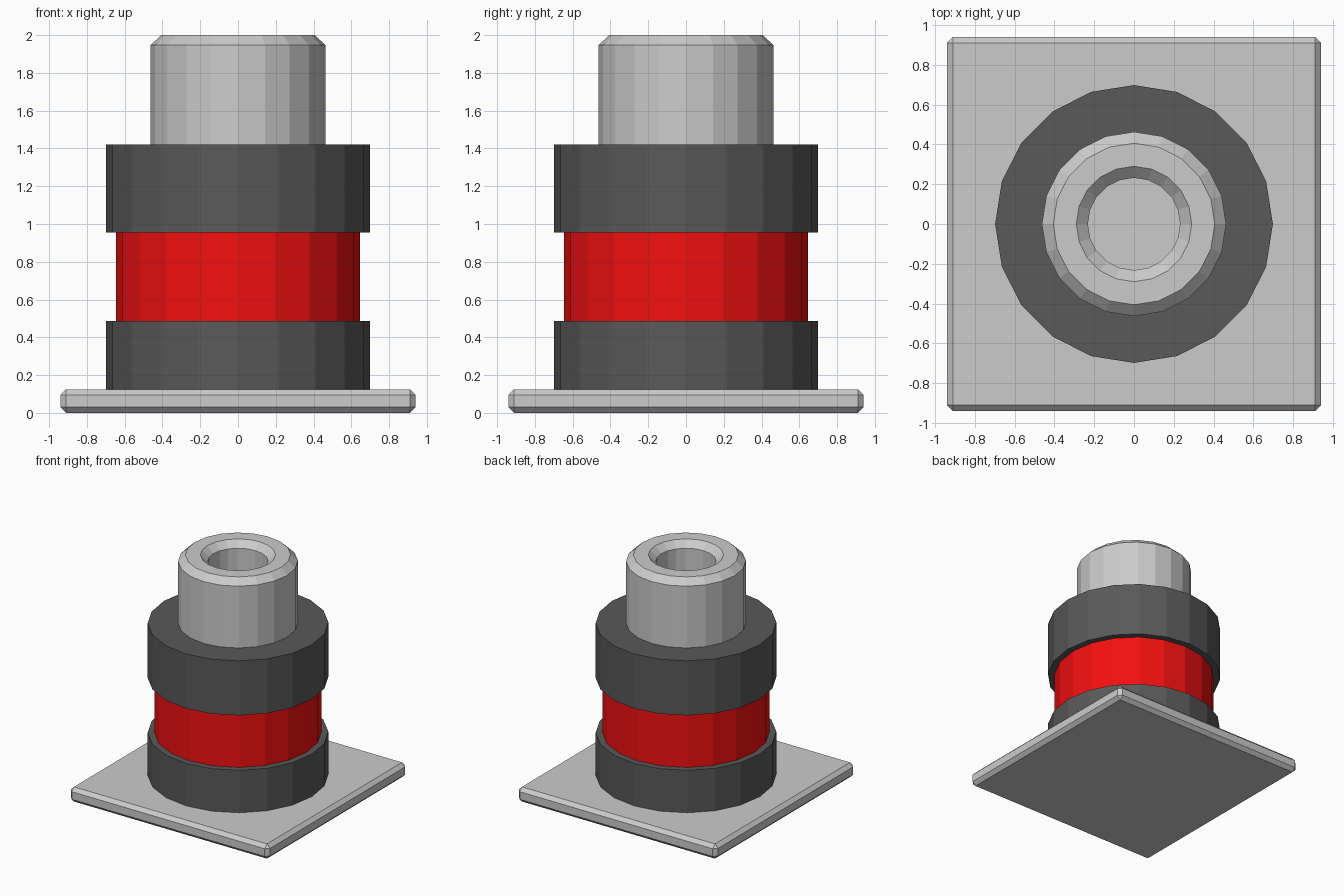
import bpy, bmesh, math

if "Cube" in bpy.data.objects:
    bpy.data.objects.remove(bpy.data.objects["Cube"])

SIDES = 20


def material(name, rgb):
    m = bpy.data.materials.new(name)
    m.diffuse_color = (*rgb, 1)
    m.use_nodes = True
    m.node_tree.nodes["Principled BSDF"].inputs["Base Color"].default_value = m.diffuse_color
    return m


def finish(name, bm, mat=None):
    bmesh.ops.recalc_face_normals(bm, faces=bm.faces)
    me = bpy.data.meshes.new(name)
    bm.to_mesh(me)
    bm.free()
    ob = bpy.data.objects.new(name, me)
    bpy.context.collection.objects.link(ob)
    if mat:
        me.materials.append(mat)
    return ob


def lathe(name, profile, mat=None):
    """Faceted turned part from (radius, z) points; both ends are capped."""
    bm = bmesh.new()
    rings = []
    for r, z in profile:
        rings.append([bm.verts.new((r * math.cos(a), r * math.sin(a), z))
                      for a in (2 * math.pi * i / SIDES for i in range(SIDES))])
    for lo, hi in zip(rings, rings[1:]):
        for i in range(SIDES):
            j = (i + 1) % SIDES
            bm.faces.new((lo[i], lo[j], hi[j], hi[i]))
    bm.faces.new(rings[0])
    bm.faces.new(rings[-1])
    return finish(name, bm, mat)


dark = material("dark_grey", (0.1, 0.1, 0.1))
red = material("red", (0.9, 0.005, 0.005))

# Square base plate, chamfered on every edge
bm = bmesh.new()
bmesh.ops.create_cube(bm, size=1)
for v in bm.verts:
    v.co = (v.co.x * 1.88, v.co.y * 1.88, v.co.z * 0.125 + 0.0625)
bmesh.ops.bevel(bm, geom=bm.edges[:], offset=0.03, segments=1,
                profile=0.5, affect='EDGES')
finish("base_plate", bm)

# Stacked body: dark, red, dark
lathe("lower_collar", [(0.698, 0.125), (0.698, 0.487)], dark)
lathe("red_band", [(0.645, 0.487), (0.645, 0.955)], red)
lathe("upper_collar", [(0.698, 0.955), (0.698, 1.42)], dark)

# Hollow nozzle with chamfered rim
lathe("nozzle", [(0.463, 1.42), (0.463, 1.947), (0.406, 2.0), (0.29, 2.0),
                 (0.232, 1.947), (0.232, 1.43)])
